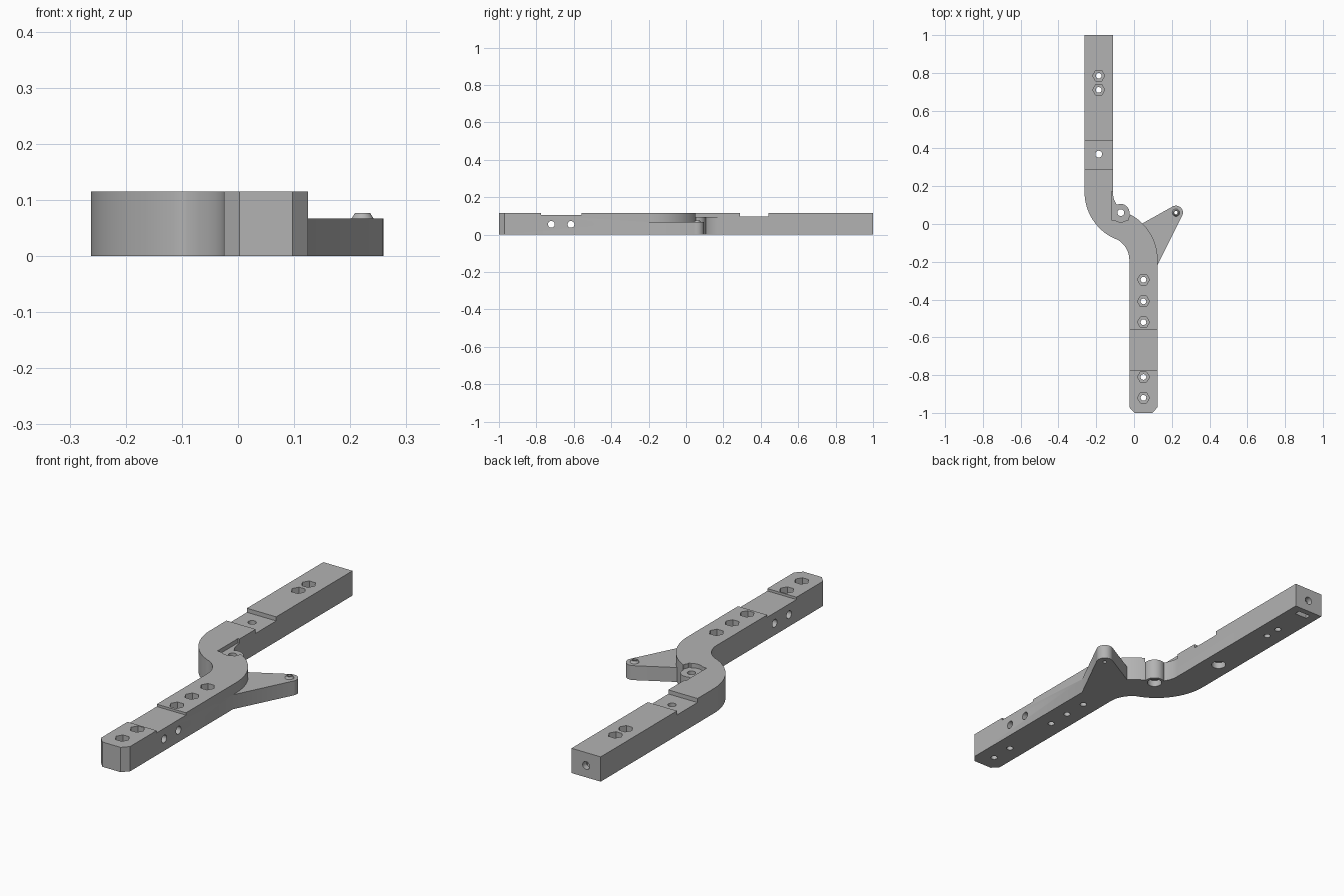
import bpy
import math
from mathutils import Matrix, Vector

default = bpy.data.objects.get("Cube")
if default:
    bpy.data.objects.remove(default, do_unlink=True)

HEIGHT = 0.115
WIDTH = 0.15
UPPER_X, LOWER_X = -0.187, 0.05      # centre lines of the two straight bars

grey = bpy.data.materials.new("mid grey")
grey.use_nodes = True
colour = (0.45, 0.45, 0.45, 1)
grey.diffuse_color = colour
grey.node_tree.nodes["Principled BSDF"].inputs["Base Color"].default_value = colour


def prism(name, outline, z0, z1):
    """Extrude a counter-clockwise outline from z0 to z1."""
    n = len(outline)
    verts = [(x, y, z) for z in (z0, z1) for x, y in outline]
    faces = [list(range(n))[::-1], list(range(n, 2 * n))]
    faces += [(i, (i + 1) % n, n + (i + 1) % n, n + i) for i in range(n)]
    mesh = bpy.data.meshes.new(name)
    mesh.from_pydata(verts, [], faces)
    mesh.materials.append(grey)
    obj = bpy.data.objects.new(name, mesh)
    bpy.context.collection.objects.link(obj)
    return obj


def arc(cx, cy, r, a0, a1, steps=20):
    angles = [math.radians(a0 + (a1 - a0) * i / steps) for i in range(steps + 1)]
    return [(cx + r * math.cos(a), cy + r * math.sin(a)) for a in angles]


def rod(x, y, r, z0, z1, sides=32):
    return prism("rod", arc(x, y, r, 0, 360, sides)[:-1], z0, z1)


def box(x0, x1, y0, y1, z0, z1):
    return prism("box", [(x0, y0), (x1, y0), (x1, y1), (x0, y1)], z0, z1)


def combine(target, other, operation="DIFFERENCE"):
    mod = target.modifiers.new("combine", "BOOLEAN")
    mod.operation, mod.object, mod.solver = operation, other, "EXACT"
    bpy.context.view_layer.objects.active = target
    bpy.ops.object.modifier_apply(modifier=mod.name)
    bpy.data.objects.remove(other, do_unlink=True)


# Offset bar: two straight lengths joined by an S bend, chamfered at the front
right, left = LOWER_X + WIDTH / 2, LOWER_X - WIDTH / 2
up_right, up_left = UPPER_X + WIDTH / 2, UPPER_X - WIDTH / 2
bend, small, big = 66, 0.122, 0.272
low_c = (left - small, -0.19)
up_c = (up_right + small, 0.17)
outline = [(left + 0.028, -1), (right - 0.028, -1), (right, -0.97)]
outline += arc(*low_c, big, 0, bend)
outline += arc(*up_c, small, 180 + bend, 180)
outline += [(up_right, 1), (up_left, 1)]
outline += arc(*up_c, big, 180, 180 + bend)
outline += arc(*low_c, small, bend, 0)
outline += [(left, -0.97)]
bar = prism("offset_bar", outline, 0, HEIGHT)

# Side arm with a rounded tip and a small conical seat
tip = (0.222, 0.06)
arm = [(0.03, -0.1), (0.09, -0.2), (0.125, -0.215)]
arm += arc(*tip, 0.037, -28, 118) + [(0.035, -0.002)]
combine(bar, prism("side_arm", arm, 0, 0.067), "UNION")
seat = rod(*tip, 0.024, 0.06, 0.077)
for v in seat.data.vertices:
    if v.co.z > 0.07:
        v.co.xy = Vector(tip) + (v.co.xy - Vector(tip)) * 0.55
combine(bar, seat, "UNION")
combine(bar, rod(*tip, 0.009, -0.1, 0.2))

# Pivot boss in a shallow pocket at the bend
boss = (-0.07, 0.06)
combine(bar, rod(*boss, 0.046, 0, 0.1), "UNION")
combine(bar, box(-0.12, -0.03, 0.02, 0.172, 0.095, 0.2))
combine(bar, rod(*boss, 0.05, 0.095, 0.2))

# Shallow seats across the top
combine(bar, box(-0.4, 0, 0.29, 0.44, 0.096, 0.2))
combine(bar, box(-0.2, 0.3, -0.775, -0.56, 0.104, 0.2))

# Bolt holes with hexagonal nut pockets on top
bolts = [(UPPER_X, y) for y in (0.785, 0.71)]
bolts += [(LOWER_X, y) for y in (-0.295, -0.41, -0.52, -0.81, -0.92)]
for x, y in bolts:
    combine(bar, rod(x, y, 0.015, -0.1, 0.2))
    combine(bar, rod(x, y, 0.032, 0.075, 0.2, 6))

# Plain holes, counterbored from underneath
for x, y in [(UPPER_X, 0.37), boss]:
    combine(bar, rod(x, y, 0.018, -0.1, 0.2))
    combine(bar, rod(x, y, 0.032, -0.1, 0.03))

# Cross holes through the front length
for y in (-0.72, -0.615):
    drill = rod(0, 0, 0.018, -0.4, 0.4)
    drill.data.transform(Matrix.Translation((0, y, 0.055)) @ Matrix.Rotation(math.pi / 2, 4, "Y"))
    combine(bar, drill)

# Back end hole meeting a nut slot from below
drill = rod(0, 0, 0.018, -0.12, 0.12)
drill.data.transform(Matrix.Translation((UPPER_X, 1, 0.055)) @ Matrix.Rotation(math.pi / 2, 4, "X"))
combine(bar, drill)
combine(bar, box(UPPER_X - 0.032, UPPER_X + 0.032, 0.945, 0.972, -0.1, 0.085))

bpy.ops.object.select_all(action="DESELECT")
bar.select_set(True)
bpy.context.view_layer.objects.active = bar
bpy.ops.object.shade_smooth_by_angle(angle=math.radians(30))
